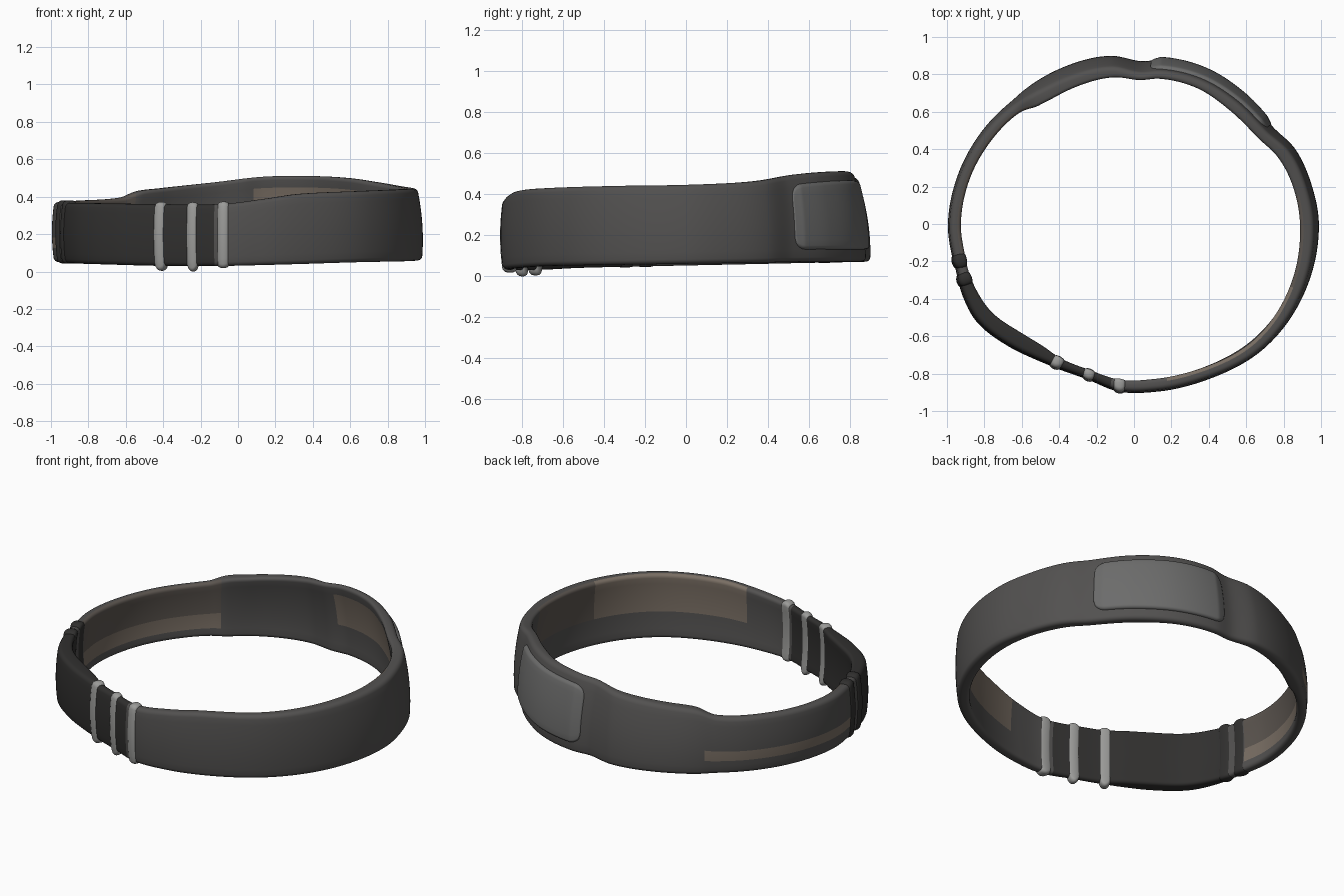
import bpy, bmesh, math

if "Cube" in bpy.data.objects:
    bpy.data.objects.remove(bpy.data.objects["Cube"])

# angle (degrees, counter-clockwise from +x): outer radius, thickness
WALL = [(0, .995, .075), (12, .98, .07), (25, .958, .07), (35, .915, .06), (50, .912, .06),
        (65, .914, .05), (80, .9, .045), (88, .882, .045), (98, .918, .06), (115, .93, .07),
        (129, .935, .075), (135, .934, .055), (147, .954, .055), (163, .978, .055),
        (180, .995, .06), (190, .988, .06), (195, .985, .055), (203, .995, .07), (212, .992, .085),
        (224, .94, .09), (233, .9, .075), (241, .877, .05), (253, .867, .042), (265, .9, .055),
        (278, .905, .06), (296, .921, .06), (317, .962, .065), (337, .985, .07)]
# angle: bottom z, top z, inward lean at the top
EDGE = [(0, .06, .445, .025), (20, .065, .46, .03), (40, .07, .495, .045), (60, .07, .51, .055),
        (80, .07, .507, .06), (100, .07, .475, .06), (120, .068, .445, .055), (129, .065, .43, .04),
        (136, .065, .395, .02), (155, .06, .38, .01), (185, .05, .37, 0), (215, .04, .365, .005),
        (241, .03, .36, 0), (265, .03, .362, 0), (280, .035, .39, 0), (292, .04, .415, 0),
        (315, .05, .43, -.005), (340, .055, .44, .01)]


def lookup(table, a):
    """Smooth periodic interpolation of a table by angle."""
    a %= 360
    n = len(table)
    i = max(k for k in range(n) if table[k][0] <= a)
    at = lambda k: (table[k % n][0] + 360 * (k // n),) + table[k % n][1:]
    p, q, r, s = (at(i + k) for k in (-1, 0, 1, 2))
    h = r[0] - q[0]
    t = (a - q[0]) / h
    out = []
    for c in range(1, len(q)):
        m0 = (r[c] - p[c]) / (r[0] - p[0]) * h
        m1 = (s[c] - q[c]) / (s[0] - q[0]) * h
        out.append((2*t**3 - 3*t*t + 1) * q[c] + (t**3 - 2*t*t + t) * m0
                   + (3*t*t - 2*t**3) * r[c] + (t**3 - t*t) * m1)
    return out


def material(name, rgb):
    m = bpy.data.materials.new(name)
    m.diffuse_color = (*rgb, 1)
    m.use_nodes = True
    m.node_tree.nodes["Principled BSDF"].inputs["Base Color"].default_value = m.diffuse_color
    return m


grey = material("grey_fabric", (.085, .082, .08))
pad_grey = material("pad_grey", (.15, .15, .148))
pale = material("pale_grey", (.33, .33, .32))
black = material("dark_fabric", (.03, .029, .028))
tan = material("tan_lining", (.19, .155, .125))
brown = material("brown_lining", (.105, .09, .078))
MATS = [grey, pad_grey, pale, black, tan, brown]


def section(rad, thick, z0, z1, lean, ref0, ref1):
    """Rounded flat cross-section: list of (radius, z)."""
    c = min(.022, thick * .48, (z1 - z0) * .3)
    pts = []

    def corner(x, z, start):
        for k in range(5):
            b = math.radians(start + 22.5 * k)
            pts.append((x + c * math.cos(b), z + c * math.sin(b)))
    r_in, r_out = rad - thick, rad
    corner(r_out - c, z0 + c, -90)
    pts.extend((r_out, z0 + c + (z1 - z0 - 2*c) * k / 10) for k in range(1, 10))
    corner(r_out - c, z1 - c, 0)
    corner(r_in + c, z1 - c, 90)
    pts.extend((r_in, z1 - c - (z1 - z0 - 2*c) * k / 10) for k in range(1, 10))
    corner(r_in + c, z0 + c, 180)
    res = []
    for r, z in pts:
        v = (z - ref0) / (ref1 - ref0)
        res.append((r - lean * v * abs(v) ** .4 - .012 * (2*v - 1) ** 2, z))
    return res


def sweep(name, a0, a1, shape, paint, step=1.0):
    """Sweep the wall section from a0 to a1; shape() adjusts it, paint() picks a material."""
    closed = a1 - a0 >= 360
    n = max(4, round((a1 - a0) / step))
    bm = bmesh.new()
    rings = []
    for i in range(n if closed else n + 1):
        a = a0 + (a1 - a0) * i / n
        rad, th = lookup(WALL, a)
        e0, e1, lean = lookup(EDGE, a)
        rad, th, z0, z1 = shape(i / n, rad, th, e0, e1)
        ca, sa = math.cos(math.radians(a)), math.sin(math.radians(a))
        rings.append([bm.verts.new((r * ca, r * sa, z))
                      for r, z in section(rad, th, z0, z1, lean, e0, e1)])
    m = len(rings[0])
    for i in range(n):
        p, q = rings[i], rings[(i + 1) % len(rings)]
        a = (a0 + (a1 - a0) * (i + .5) / n) % 360
        for j in range(m):
            k = (j + 1) % m
            f = bm.faces.new((p[j], q[j], q[k], p[k]))
            v = (j - 4) / 10 if j < 16 else (33 - j - .5) / 10
            f.material_index = MATS.index(paint(a, v, 18 < j < 28 + 1))
    if not closed:
        for ring in (rings[0], rings[-1]):
            bm.faces.new(ring).material_index = MATS.index(paint(a0, .5, False))
    bmesh.ops.recalc_face_normals(bm, faces=bm.faces)
    me = bpy.data.meshes.new(name)
    bm.to_mesh(me)
    bm.free()
    for mt in MATS:
        me.materials.append(mt)
    ob = bpy.data.objects.new(name, me)
    bpy.context.collection.objects.link(ob)
    me.shade_smooth()
    return ob


def band_paint(a, v, inner):
    if 197 < a < 262:
        return black
    if 131 < a < 190 and v < .4 and (inner or v > .12):
        return tan
    if inner:
        if 282 < a < 338 or (38 < a < 84 and .1 < v < .9):
            return tan
        if 131 < a < 190 or a >= 338 or a < 10:
            return brown
    return grey


# main strap band
sweep("strap_band", 0, 360, lambda t, r, th, z0, z1: (r, th, z0, z1), band_paint, .75)


# raised pad with rounded corners on the back right
def pad_shape(t, r, th, z0, z1):
    d = min(t, 1 - t) / .09
    cut = .055 * (1 - math.sqrt(max(0, 1 - (1 - min(d, 1)) ** 2)))
    lift = .017 * min(1, .25 + d)
    return r + lift, lift + th * .4, z0 + .06 + cut, z1 - .045 - cut


sweep("closing_pad", 36, 84, pad_shape, lambda a, v, i: pad_grey, .5)


# pale stitched ribs across the front, each bulging past the strap's edges
def rib_shape(drop):
    def shape(t, r, th, z0, z1):
        b = math.sin(math.pi * t) ** .6
        return r - .004 + .014 * b, th - .006 + .02 * b, z0 - drop * b, z1 + .012 * b
    return shape


for i, (angle, drop) in enumerate([(241, .026), (253.3, .03), (264.8, .012)]):
    sweep(f"rib_{i + 1}", angle - 2, angle + 2, rib_shape(drop), lambda a, v, i: pale, .4)

# dark folded loops where the strap doubles back on the left
for i, (angle, w) in enumerate([(192, 2.2), (198, 2)]):
    sweep(f"fold_loop_{i + 1}", angle - w, angle + w, rib_shape(.004), lambda a, v, i: black, .5)
